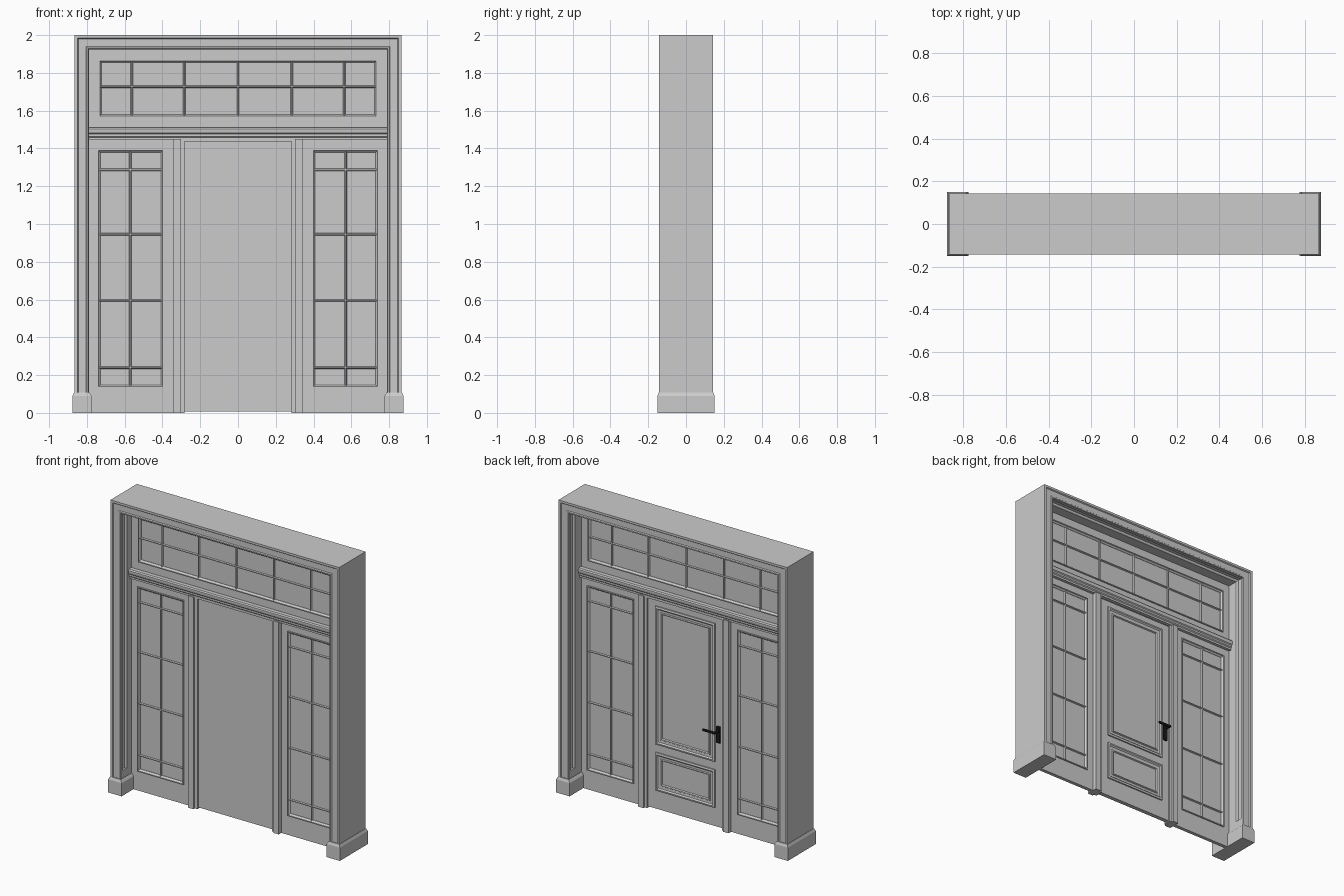
import bpy, bmesh, math
from mathutils import Matrix

if "Cube" in bpy.data.objects:
    bpy.data.objects.remove(bpy.data.objects["Cube"])

YC = -0.01          # centre plane of the door and glazing
HW, TOP = 0.79, 1.925   # half width and height of the opening


def finish(name, bm, mat=None):
    bmesh.ops.recalc_face_normals(bm, faces=bm.faces)
    me = bpy.data.meshes.new(name)
    bm.to_mesh(me)
    bm.free()
    ob = bpy.data.objects.new(name, me)
    bpy.context.collection.objects.link(ob)
    if mat:
        me.materials.append(mat)
    return ob


def add_box(bm, x0, x1, y0, y1, z0, z1):
    m = Matrix.Translation(((x0 + x1) / 2, (y0 + y1) / 2, (z0 + z1) / 2)) @ \
        Matrix.Diagonal((x1 - x0, y1 - y0, z1 - z0, 1))
    return bmesh.ops.create_cube(bm, size=1, matrix=m)["verts"]


def box(name, *dims, mat=None, bevel=0):
    bm = bmesh.new()
    add_box(bm, *dims)
    ob = finish(name, bm, mat)
    if bevel:
        b = ob.modifiers.new("bevel", "BEVEL")
        b.width, b.segments = bevel, 2
    return ob


def sweep(name, profile, stations, closed):
    """Mitred sweep of a closed (offset, y) profile round corner stations."""
    bm = bmesh.new()
    rows = [[bm.verts.new((cx + sx * d, y, cz + sz * d)) for d, y in profile]
            for cx, cz, sx, sz in stations]
    n = len(profile)
    for i in range(len(rows) if closed else len(rows) - 1):
        a, b = rows[i], rows[(i + 1) % len(rows)]
        for j in range(n):
            k = (j + 1) % n
            bm.faces.new((a[j], a[k], b[k], b[j]))
    if not closed:
        bm.faces.new(rows[0])
        bm.faces.new(rows[-1])
    return finish(name, bm)


def ring(name, profile, x0, x1, z0, z1):
    return sweep(name, profile, [(x0, z0, -1, -1), (x0, z1, -1, 1),
                                 (x1, z1, 1, 1), (x1, z0, 1, -1)], True)


def both_faces(half):
    """Mirror a half profile (offset, distance from centre plane)."""
    return [(d, YC - t) for d, t in half] + [(d, YC + t) for d, t in reversed(half)]


def glazed_panel(name, outer, hole, xs, zs):
    X0, X1, Z0, Z1 = outer
    x0, x1, z0, z1 = hole
    y0, y1 = YC - 0.012, YC + 0.012
    # stiles and rails
    bm = bmesh.new()
    for d in ((X0, x0, Z0, Z1), (x1, X1, Z0, Z1), (x0, x1, Z0, z0), (x0, x1, z1, Z1)):
        add_box(bm, d[0], d[1], y0, y1, d[2], d[3])
    finish(name + "_frame", bm)
    # raised moulding and pane
    ring(name + "_moulding", both_faces([(0, 0.012), (0, 0.019), (-0.007, 0.019),
                                         (-0.009, 0.013), (-0.016, 0.006)]), x0, x1, z0, z1)
    box(name + "_pane", x0, x1, YC - 0.004, YC + 0.004, z0, z1)
    # glazing bars with chamfered section
    bm = bmesh.new()
    sec = [(-0.007, 0.003), (-0.003, 0.012), (0.003, 0.012), (0.007, 0.003),
           (0.007, -0.003), (0.003, -0.012), (-0.003, -0.012), (-0.007, -0.003)]
    bars = [((x, z0 + 0.008), (x, z1 - 0.008)) for x in xs] + \
           [((x0 + 0.008, z), (x1 - 0.008, z)) for z in zs]
    for a, b in bars:
        up = a[0] == b[0]
        ends = [[bm.verts.new((p[0] + w * up, YC + t, p[1] + w * (not up))) for w, t in sec]
                for p in (a, b)]
        for j in range(8):
            k = (j + 1) % 8
            bm.faces.new((ends[0][j], ends[0][k], ends[1][k], ends[1][j]))
        bm.faces.new(ends[0])
        bm.faces.new(ends[1])
    finish(name + "_bars", bm)


# outer casing: architrave faces plus panelled reveals, one U-shaped sweep
half = [(0.075, -0.143), (0.060, -0.143), (0.055, -0.136), (0.016, -0.136),
        (0.011, -0.142), (0.003, -0.142), (0, -0.138), (0, -0.118),
        (0.006, -0.112), (0.014, -0.110), (0.014, -0.078), (0.006, -0.076), (0, -0.070)]
casing = half + [(d, -y) for d, y in reversed(half)]
sweep("outer_casing", casing, [(-HW, 0, -1, 0), (-HW, TOP, -1, 1),
                               (HW, TOP, 1, 1), (HW, 0, 1, 0)], False)

for s, side in ((-1, "left"), (1, "right")):
    def span(a, b):
        return sorted((s * a, s * b))

    # plinth block with chamfered top
    bm = bmesh.new()
    add_box(bm, *span(0.775, 0.876), -0.151, 0.151, 0, 0.09)
    vs = add_box(bm, *span(0.775, 0.876), -0.151, 0.151, 0.09, 0.108)
    for v in vs:
        if v.co.z > 0.1:
            v.co.x += -s * 0.008 if abs(v.co.x) > 0.82 else s * 0.012
            v.co.y *= 0.144 / 0.151
    bmesh.ops.remove_doubles(bm, verts=bm.verts, dist=1e-5)
    finish(side + "_plinth", bm)
    # lower ends of the reveal panels
    for n, y in (("front", -0.094), ("back", 0.094)):
        box(f"{side}_{n}_reveal_end", *span(HW, HW + 0.02), y - 0.025, y + 0.025, 0.1, 0.16)
    # sidelight
    glazed_panel(side + "_sidelight", (*span(0.34, HW + 0.005), 0, 1.45),
                 (*span(0.392, 0.745), 0.132, 1.395), [s * 0.57],
                 [0.24, 0.595, 0.945, 1.287])
    # door post and rebate stop
    box(side + "_post", *span(0.302, 0.343), YC - 0.04, YC + 0.04, 0, 1.45)
    box(side + "_post_stop", *span(0.283, 0.302), YC - 0.026, YC + 0.026, 0, 1.45)

# transom light
glazed_panel("transom_light", (-HW - 0.005, HW + 0.005, 1.5, TOP + 0.005),
             (-0.738, 0.738, 1.565, 1.87), [-0.562, -0.285, 0, 0.285, 0.562], [1.727])

# moulded transom bar
bm = bmesh.new()
tp = [(0.032, 1.445), (0.032, 1.458), (0.038, 1.464), (0.038, 1.476), (0.044, 1.482),
      (0.046, 1.494), (0.046, 1.504), (0.040, 1.512)]
pts = both_faces([(z, t) for t, z in tp])
face = bm.faces.new([bm.verts.new((-HW, y, z)) for z, y in pts])
ext = bmesh.ops.extrude_face_region(bm, geom=[face])["geom"]
bmesh.ops.translate(bm, vec=(2 * HW, 0, 0),
                    verts=[v for v in ext if isinstance(v, bmesh.types.BMVert)])
finish("transom_bar", bm)

# door slab: plain front, panelled back
box("door_head_stop", -0.302, 0.302, YC - 0.026, YC + 0.026, 1.438, 1.45)
box("door_slab", -0.284, 0.284, YC - 0.014, YC + 0.014, 0.008, 1.44)
B = YC + 0.014
mould = [(0, B - 0.004), (0, B + 0.009), (-0.012, B + 0.012), (-0.020, B + 0.004),
         (-0.036, B + 0.003), (-0.040, B + 0.009), (-0.046, B + 0.009), (-0.052, B - 0.004)]
for name, z0, z1 in (("upper", 0.45, 1.395), ("lower", 0.135, 0.395)):
    ring(f"door_{name}_panel_moulding", mould, -0.225, 0.225, z0, z1)

# black lever handle on the back
black = bpy.data.materials.new("black_metal")
black.diffuse_color = (0.01, 0.01, 0.01, 1)
black.use_nodes = True
black.node_tree.nodes["Principled BSDF"].inputs["Base Color"].default_value = black.diffuse_color
HX = -0.252
box("handle_plate", HX - 0.014, HX + 0.014, B, B + 0.012, 0.585, 0.70, mat=black, bevel=0.004)
bm = bmesh.new()
bmesh.ops.create_cone(bm, cap_ends=True, segments=16, radius1=0.009, radius2=0.009, depth=0.05,
                      matrix=Matrix.Translation((HX, B + 0.03, 0.67)) @
                      Matrix.Rotation(math.pi / 2, 4, "X"))
finish("handle_neck", bm, black)
box("handle_lever", HX - 0.009, HX + 0.09, B + 0.042, B + 0.056, 0.662, 0.678,
    mat=black, bevel=0.005)
